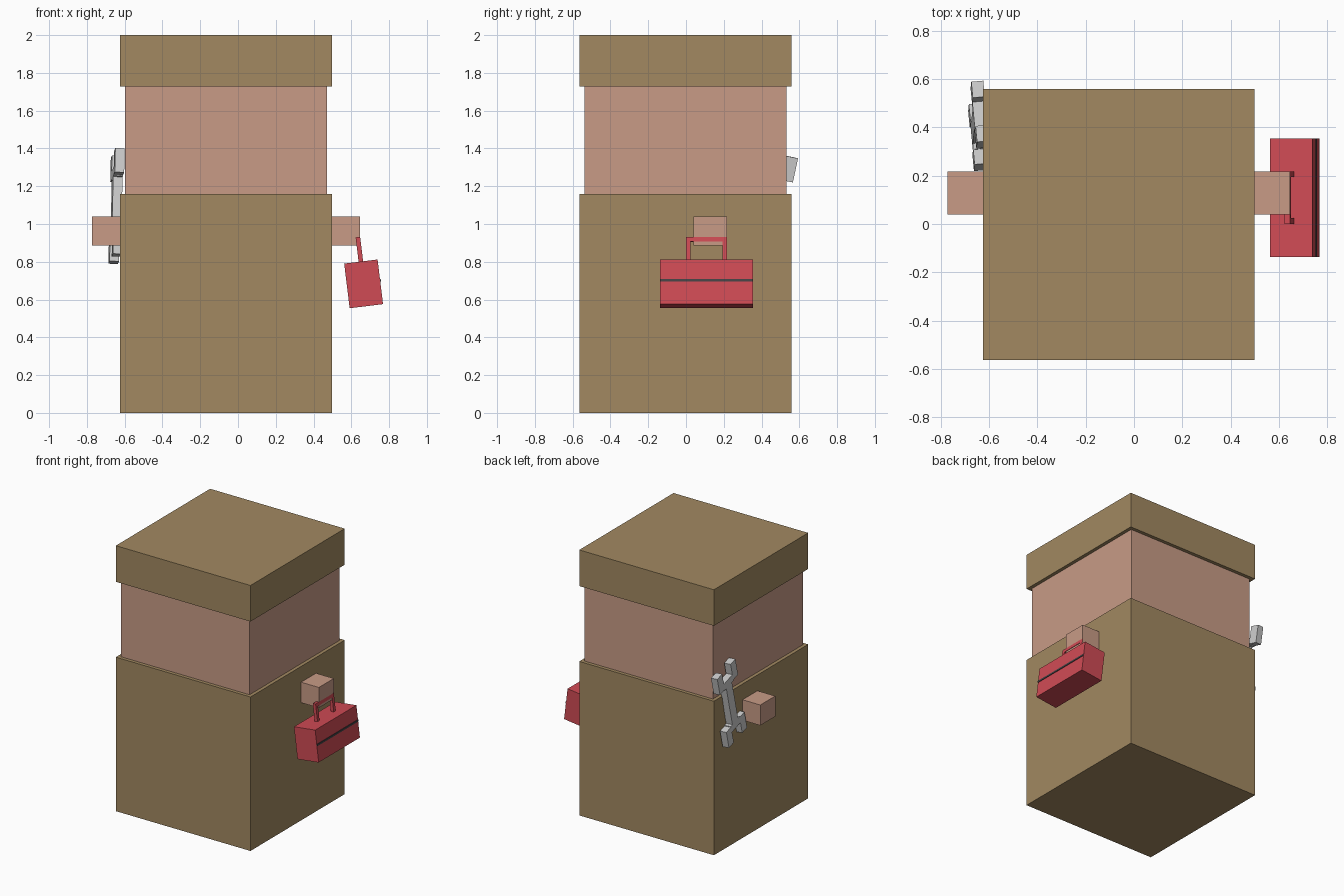
import bpy
from math import radians
from mathutils import Matrix, Vector, Euler

if "Cube" in bpy.data.objects:
    bpy.data.objects.remove(bpy.data.objects["Cube"])


def material(name, rgb):
    m = bpy.data.materials.new(name)
    m.diffuse_color = (*rgb, 1)
    m.use_nodes = True
    m.node_tree.nodes["Principled BSDF"].inputs["Base Color"].default_value = m.diffuse_color
    return m


BROWN = material("brown_cloth", (0.36, 0.25, 0.12))
SKIN = material("skin", (0.58, 0.33, 0.24))
RED = material("red_paint", (0.63, 0.07, 0.09))
DARK = material("dark_trim", (0.06, 0.055, 0.06))


def box(name, center, size, mat=None, frame=Matrix.Identity(4)):
    """Box of a given size, placed in the local frame."""
    bpy.ops.mesh.primitive_cube_add(size=1)
    ob = bpy.context.object
    ob.name = name
    ob.matrix_world = frame @ Matrix.Translation(center) @ Matrix.Diagonal((*size, 1))
    if mat:
        ob.data.materials.append(mat)
    return ob


def frame_at(loc, angles):
    rot = Euler([radians(a) for a in angles]).to_matrix().to_4x4()
    return Matrix.Translation(Vector(loc)) @ rot


# Figure: body, head and cap stacked
CX, CY = -0.063, -0.002
box("body", (CX, CY, 0.58), (1.122, 1.122, 1.16), BROWN)
box("head", (CX, CY, 1.445), (1.07, 1.07, 0.57), SKIN)
box("cap", (CX, CY, 1.864), (1.122, 1.122, 0.272), BROWN)

# Hands on both sides
for side, label in ((-1, "left"), (1, "right")):
    box(f"{label}_hand", (CX + side * 0.62, 0.129, 0.964), (0.178, 0.178, 0.154), SKIN)

# Toolbox hanging from one hand, tilted outwards
tool = frame_at((0.665, 0.109, 0.683), (0, -7, 0))
box("toolbox", (0, 0, 0), (0.178, 0.491, 0.238), RED, tool)
box("toolbox_stripe", (0.088, 0, 0.008), (0.01, 0.491, 0.014), DARK, tool)
box("toolbox_handle_grip", (0, 0, 0.237), (0.024, 0.217, 0.025), RED, tool)
for s in (-1, 1):
    box("toolbox_handle_leg", (0, s * 0.0965, 0.1715), (0.024, 0.024, 0.106), RED, tool)

# Double-ended wrench strapped to the other side
wrench = frame_at((-0.643, 0.406, 1.095), (-12, 2.4, 5))
box("wrench_shaft", (0, 0, 0), (0.05, 0.08, 0.34), None, wrench)
for end in (-1, 1):
    box("wrench_jaw_base", (0, 0, end * 0.175), (0.05, 0.13, 0.05), None, wrench)
    for s in (-1, 1):
        box("wrench_prong", (0, s * 0.094, end * 0.221), (0.05, 0.068, 0.13), None, wrench)
